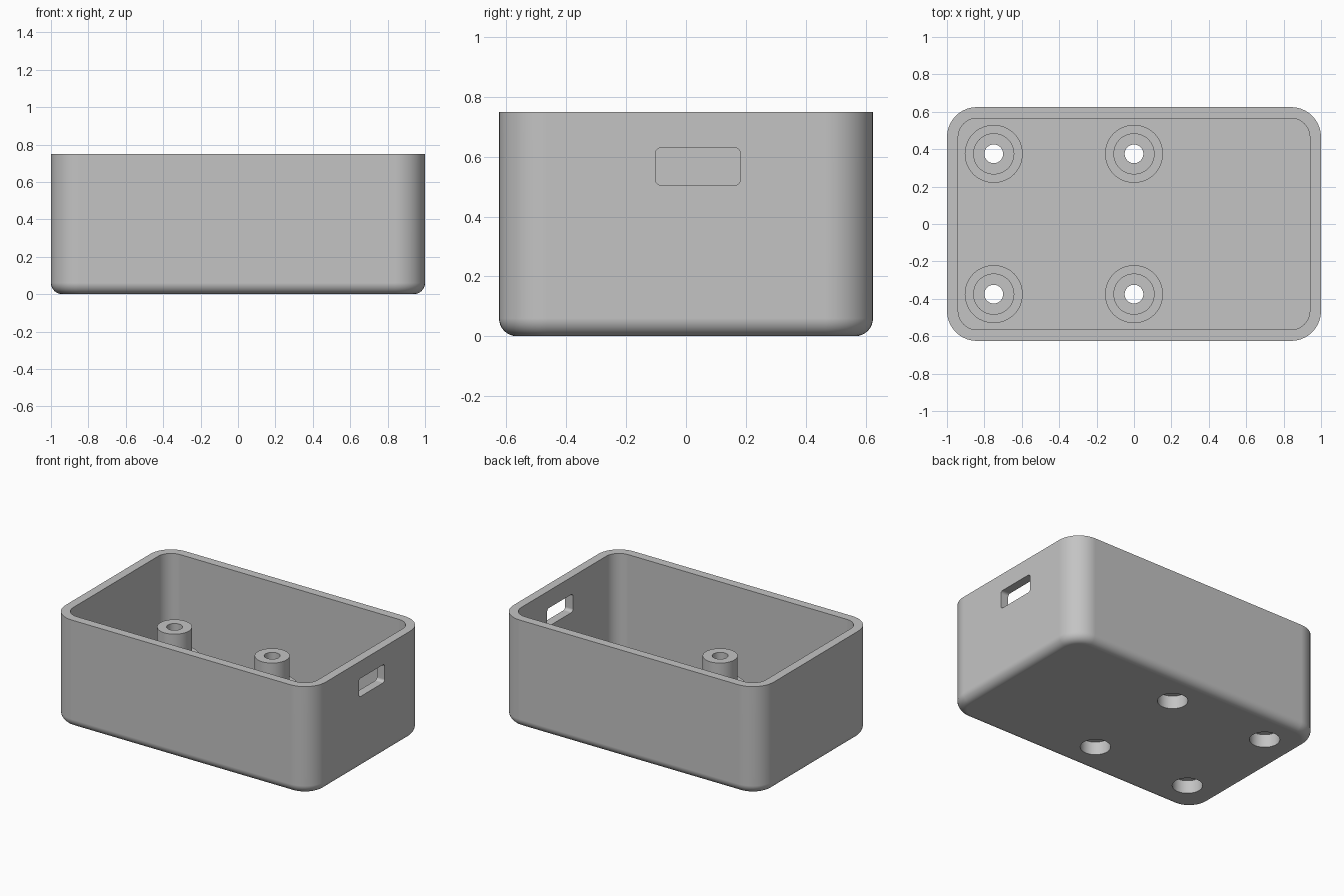
import bpy
import bmesh
from math import sin, cos, pi, radians
from mathutils import Matrix

if "Cube" in bpy.data.objects:
    bpy.data.objects.remove(bpy.data.objects["Cube"])

HALF_X, HALF_Y, HEIGHT = 1.0, 0.625, 0.75
WALL, CORNER, FILLET = 0.06, 0.16, 0.06
POSTS = [(x, y) for x in (-0.75, 0) for y in (-0.375, 0.375)]

grey = bpy.data.materials.new("grey plastic")
grey.use_nodes = True
colour = (0.55, 0.55, 0.55, 1)
grey.diffuse_color = colour
grey.node_tree.nodes["Principled BSDF"].inputs["Base Color"].default_value = colour


def rounded_rect(half_x, half_y, radius, steps=10):
    """Corner points of a rounded rectangle, counter-clockwise."""
    points = []
    for quarter, (sx, sy) in enumerate([(1, 1), (-1, 1), (-1, -1), (1, -1)]):
        for i in range(steps + 1):
            a = (quarter + i / steps) * pi / 2
            points.append((sx * (half_x - radius) + radius * cos(a),
                           sy * (half_y - radius) + radius * sin(a)))
    return points


def circle(radius, steps=48):
    return [(radius * cos(2 * pi * i / steps), radius * sin(2 * pi * i / steps))
            for i in range(steps)]


def loft(name, sections, capped=True, matrix=Matrix()):
    """Skin a stack of (outline, z) sections into one object."""
    bm = bmesh.new()
    rings = [[bm.verts.new((x, y, z)) for x, y in outline] for outline, z in sections]
    for low, high in zip(rings, rings[1:]):
        n = len(low)
        for i in range(n):
            j = (i + 1) % n
            bm.faces.new((low[i], low[j], high[j], high[i]))
    if capped:
        bm.faces.new(rings[0][::-1])
        bm.faces.new(rings[-1])
    bm.transform(matrix)
    mesh = bpy.data.meshes.new(name)
    bm.to_mesh(mesh)
    bm.free()
    mesh.materials.append(grey)
    obj = bpy.data.objects.new(name, mesh)
    bpy.context.collection.objects.link(obj)
    return obj


def activate(obj):
    bpy.ops.object.select_all(action='DESELECT')
    obj.select_set(True)
    bpy.context.view_layer.objects.active = obj


def cut(obj, cutter):
    mod = obj.modifiers.new("cut", 'BOOLEAN')
    mod.operation, mod.solver, mod.object = 'DIFFERENCE', 'EXACT', cutter
    activate(obj)
    bpy.ops.object.modifier_apply(modifier=mod.name)
    bpy.data.objects.remove(cutter)


def smooth(obj):
    activate(obj)
    bpy.ops.object.shade_smooth_by_angle(angle=radians(30))
    mod = obj.modifiers.new("even shading", 'WEIGHTED_NORMAL')
    mod.keep_sharp = True


# Open box: filleted bottom edge, outer wall, rim, inner wall, floor
sections = []
for i in range(9):
    a = i / 8 * pi / 2
    inset = FILLET * (1 - sin(a))
    sections.append((rounded_rect(HALF_X - inset, HALF_Y - inset, CORNER - inset),
                     FILLET * (1 - cos(a))))
inner = rounded_rect(HALF_X - WALL, HALF_Y - WALL, CORNER - WALL)
sections += [(rounded_rect(HALF_X, HALF_Y, CORNER), HEIGHT), (inner, HEIGHT), (inner, WALL)]
box = loft("box_shell", sections)

# Cable slot through the left wall
slot_place = Matrix.Translation((HALF_X - 0.2, 0.04, 0.567)) @ Matrix(
    ((0, 0, 1, 0), (1, 0, 0, 0), (0, 1, 0, 0), (0, 0, 0, 1)))
slot_outline = rounded_rect(0.142, 0.063, 0.02, 6)
cut(box, loft("slot_cutter", [(slot_outline, 0), (slot_outline, 0.4)], matrix=slot_place))

# Screw head recesses through the floor
RECESS, HOLE = 0.095, 0.05
for x, y in POSTS:
    place = Matrix.Translation((x, y, 0))
    cut(box, loft("recess_cutter", [(circle(RECESS), -0.1), (circle(RECESS), 0.2)],
                  matrix=place))
smooth(box)

# Stepped standoffs, hollow, standing around the recesses
profile = [(0.155, WALL), (0.155, 0.15), (0.11, 0.15), (0.11, 0.345),
           (HOLE, 0.345), (HOLE, 0.09), (RECESS, 0.09), (RECESS, WALL)]
for number, (x, y) in enumerate(POSTS, 1):
    post = loft(f"standoff_{number}", [(circle(r), z) for r, z in profile],
                capped=False, matrix=Matrix.Translation((x, y, 0)))
    smooth(post)
